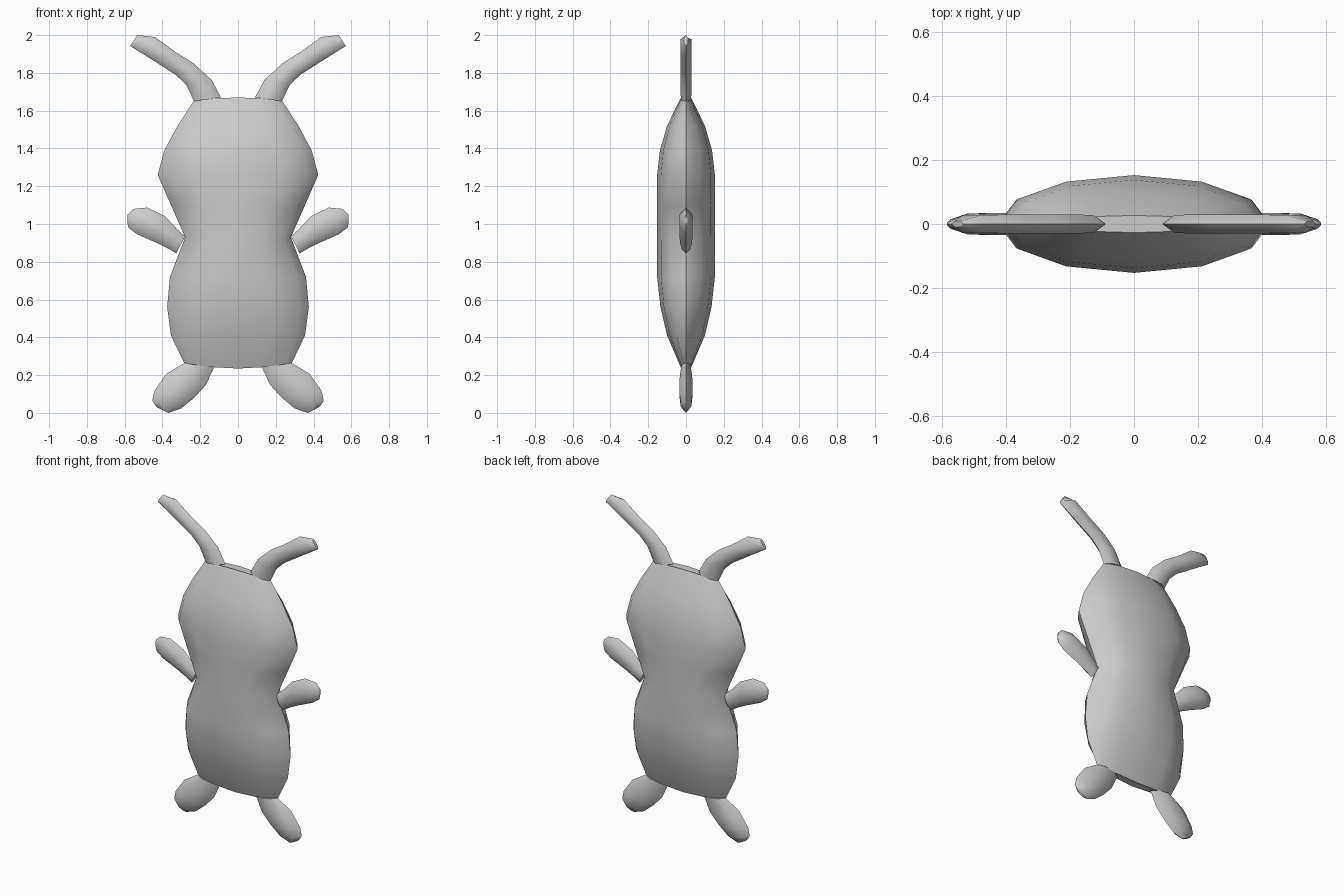
import bpy, bmesh, math
from mathutils import Vector

cube = bpy.data.objects.get("Cube")
if cube:
    bpy.data.objects.remove(cube, do_unlink=True)

grey = bpy.data.materials.new("plain grey")
grey.use_nodes = True
colour = (0.6, 0.6, 0.6, 1)
grey.diffuse_color = colour
grey.node_tree.nodes["Principled BSDF"].inputs["Base Color"].default_value = colour


def loft(name, rings):
    """Skin a row of equal closed rings and cap both ends."""
    bm = bmesh.new()
    rows = [[bm.verts.new(p) for p in ring] for ring in rings]
    for low, high in zip(rows, rows[1:]):
        n = len(low)
        for i in range(n):
            j = (i + 1) % n
            bm.faces.new((low[i], low[j], high[j], high[i]))
    bm.faces.new(rows[0])
    bm.faces.new(rows[-1])
    bmesh.ops.recalc_face_normals(bm, faces=bm.faces[:])
    mesh = bpy.data.meshes.new(name)
    bm.to_mesh(mesh)
    bm.free()
    mesh.materials.append(grey)
    obj = bpy.data.objects.new(name, mesh)
    bpy.context.collection.objects.link(obj)
    bpy.ops.object.select_all(action='DESELECT')
    obj.select_set(True)
    bpy.context.view_layer.objects.active = obj
    bpy.ops.object.shade_smooth_by_angle(angle=math.radians(50))


# Body: lens-shaped slices as height, half width, half depth, rim lift
body = [
    (0.235, 0.285, 0.025, 0.03), (0.41, 0.355, 0.10, 0),
    (0.56, 0.375, 0.135, 0), (0.72, 0.36, 0.153, 0),
    (0.93, 0.28, 0.153, 0), (1.10, 0.355, 0.153, 0),
    (1.26, 0.425, 0.153, 0), (1.39, 0.39, 0.138, 0),
    (1.52, 0.32, 0.10, 0), (1.67, 0.235, 0.027, -0.02)]


def body_ring(z, width, depth, lift):
    ring = []
    for i in range(12):
        a = math.tau * i / 12
        c = math.cos(a)
        ring.append((width * c, depth * math.sin(a), z + lift * c * c))
    return ring


loft("body", [body_ring(*row) for row in body])


# Limbs: flat six-sided slices between two outline points, with half depth
def limb_ring(a, b, depth, side):
    a, b = Vector((a[0] * side, 0, a[1])), Vector((b[0] * side, 0, b[1]))
    out = Vector((0, depth, 0))
    p, q = a.lerp(b, 0.25), a.lerp(b, 0.75)
    return [a, p + out, q + out, b, q - out, p - out]


limbs = {
    "ear": [
        ((0.09, 1.67), (0.232, 1.65), 0.027),
        ((0.14, 1.763), (0.274, 1.736), 0.03),
        ((0.237, 1.852), (0.33, 1.79), 0.03),
        ((0.33, 1.91), (0.46, 1.873), 0.03),
        ((0.44, 1.99), (0.57, 1.942), 0.028),
        ((0.533, 2.0), (0.57, 1.943), 0.01)],
    "arm": [
        ((0.28, 0.935), (0.327, 0.844), 0.022),
        ((0.32, 0.97), (0.36, 0.865), 0.03),
        ((0.385, 1.04), (0.43, 0.90), 0.035),
        ((0.48, 1.087), (0.533, 0.945), 0.033),
        ((0.554, 1.08), (0.58, 0.98), 0.015),
        ((0.585, 1.05), (0.586, 1.01), 0.004)],
    "leg": [
        ((0.127, 0.24), (0.285, 0.264), 0.024),
        ((0.17, 0.148), (0.38, 0.206), 0.033),
        ((0.232, 0.08), (0.443, 0.116), 0.035),
        ((0.30, 0.024), (0.454, 0.063), 0.028),
        ((0.37, 0.0), (0.43, 0.03), 0.008)],
}
for part, rows in limbs.items():
    for label, side in (("left", 1), ("right", -1)):
        loft(label + "_" + part, [limb_ring(a, b, d, side) for a, b, d in rows])
